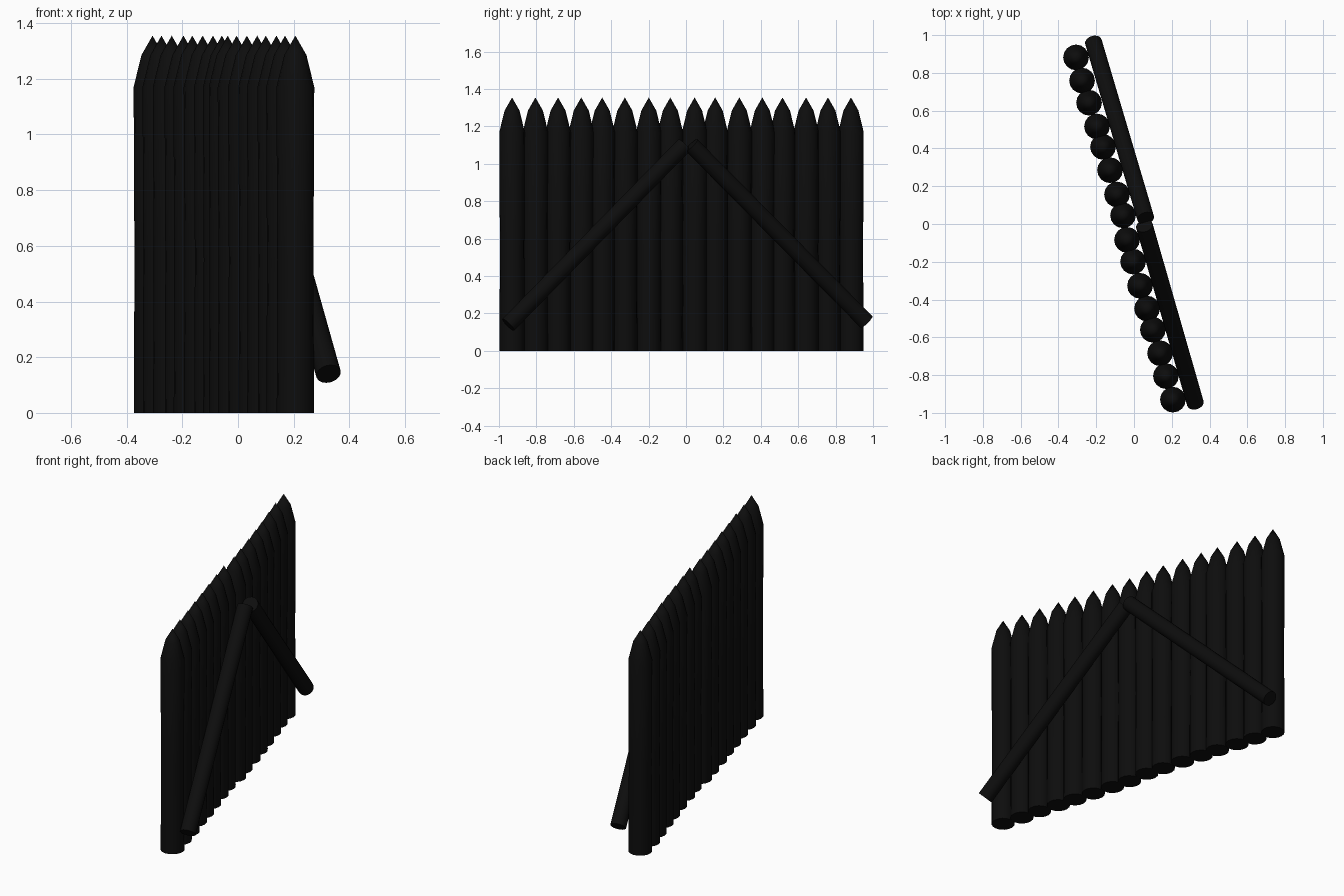
import bpy, bmesh, math
from mathutils import Vector

if "Cube" in bpy.data.objects:
    bpy.data.objects.remove(bpy.data.objects["Cube"])

mat = bpy.data.materials.new("charred black wood")
mat.diffuse_color = (0.004, 0.004, 0.004, 1)
mat.use_nodes = True
mat.node_tree.nodes["Principled BSDF"].inputs["Base Color"].default_value = mat.diffuse_color
SIDES = 16


def lathe(name, profile, location, direction=(0, 0, 1)):
    """Round solid from (radius, height) rings along a direction; radius 0 makes a point."""
    bm = bmesh.new()
    rings = []
    for r, h in profile:
        if r == 0:
            rings.append([bm.verts.new((0, 0, h))])
        else:
            rings.append([bm.verts.new((r * math.cos(a), r * math.sin(a), h))
                          for a in (2 * math.pi * i / SIDES for i in range(SIDES))])
    bm.faces.new(rings[0][::-1])
    for low, high in zip(rings, rings[1:]):
        for i in range(SIDES):
            j = (i + 1) % SIDES
            if len(high) == 1:
                bm.faces.new((low[i], low[j], high[0]))
            else:
                bm.faces.new((low[i], low[j], high[j], high[i]))
    if len(rings[-1]) > 1:
        bm.faces.new(rings[-1])
    mesh = bpy.data.meshes.new(name)
    bm.to_mesh(mesh)
    bm.free()
    mesh.materials.append(mat)
    obj = bpy.data.objects.new(name, mesh)
    bpy.context.collection.objects.link(obj)
    obj.location = location
    obj.rotation_mode = 'QUATERNION'
    obj.rotation_quaternion = Vector(direction).to_track_quat('Z', 'Y')
    bpy.ops.object.select_all(action='DESELECT')
    obj.select_set(True)
    bpy.context.view_layer.objects.active = obj
    bpy.ops.object.shade_smooth_by_angle(angle=math.radians(35))
    return obj


# Sharpened stakes, slightly waisted, in a slanting row
stake_profile = [(0.067, 0), (0.065, 0.55), (0.068, 1.17), (0.040, 1.285), (0, 1.355)]
stakes = [(-0.307, 0.882), (-0.275, 0.759), (-0.238, 0.642), (-0.196, 0.516),
          (-0.164, 0.408), (-0.127, 0.285), (-0.090, 0.156), (-0.058, 0.046),
          (-0.037, -0.084), (-0.005, -0.199), (0.032, -0.327), (0.069, -0.448),
          (0.100, -0.560), (0.138, -0.684), (0.169, -0.805), (0.206, -0.930)]
for n, (x, y) in enumerate(stakes, 1):
    lathe(f"stake_{n:02d}", stake_profile, (x, y, 0))

# Two diagonal braces meeting near the middle of the row
braces = {"front_brace": ((0.325, -0.950, 0.140), (0.055, -0.010, 1.100)),
          "back_brace": ((-0.215, 0.965, 0.155), (0.062, 0.030, 1.100))}
for name, (foot, head) in braces.items():
    axis = Vector(head) - Vector(foot)
    lathe(name, [(0.045, 0), (0.045, axis.length)], foot, axis)
